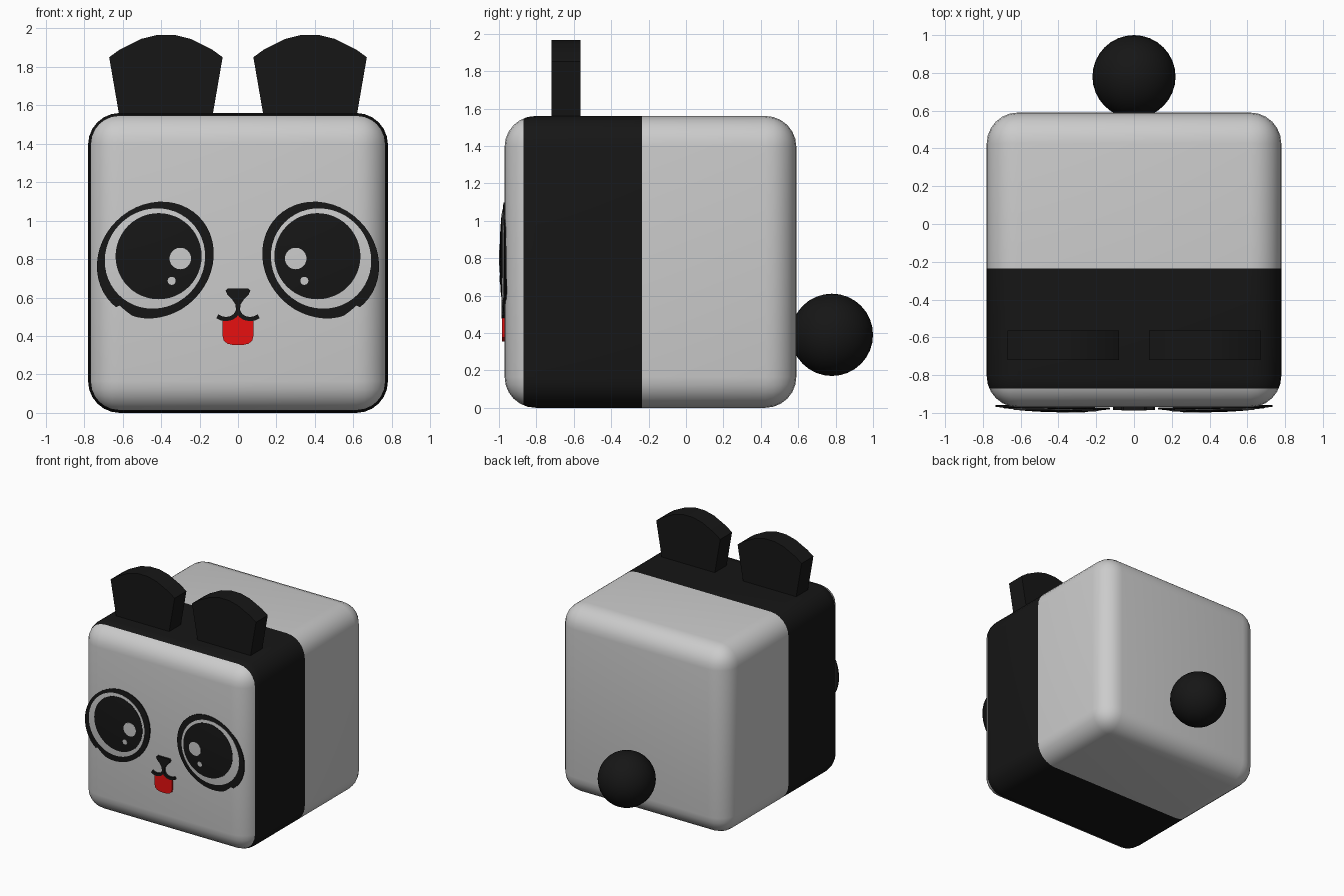
import bpy, bmesh, math
from mathutils import Matrix

if "Cube" in bpy.data.objects:
    bpy.data.objects.remove(bpy.data.objects["Cube"])


def material(name, rgb):
    m = bpy.data.materials.new(name)
    m.diffuse_color = (*rgb, 1)
    m.use_nodes = True
    m.node_tree.nodes["Principled BSDF"].inputs["Base Color"].default_value = m.diffuse_color
    return m


BLACK = material("black", (0.008, 0.008, 0.008))
RED = material("red", (0.8, 0.005, 0.005))


def finish(name, bm, mats=(), angle=30):
    bmesh.ops.recalc_face_normals(bm, faces=bm.faces)
    me = bpy.data.meshes.new(name)
    bm.to_mesh(me)
    bm.free()
    ob = bpy.data.objects.new(name, me)
    bpy.context.collection.objects.link(ob)
    for m in mats:
        me.materials.append(m)
    bpy.ops.object.select_all(action='DESELECT')
    ob.select_set(True)
    bpy.context.view_layer.objects.active = ob
    bpy.ops.object.shade_smooth_by_angle(angle=math.radians(angle))
    return ob


def plate(name, pts, y0, y1, mat):
    """Extrude an x-z outline from y0 to y1."""
    bm = bmesh.new()
    f = bm.faces.new([bm.verts.new((x, y0, z)) for x, z in pts])
    ext = bmesh.ops.extrude_face_region(bm, geom=[f])["geom"]
    bmesh.ops.translate(bm, vec=(0, y1 - y0, 0),
                        verts=[v for v in ext if isinstance(v, bmesh.types.BMVert)])
    return finish(name, bm, [mat])


def eye_layer(name, side, cx, cz, a, b, tilt, lift, mat=None, segs=48, rings=5):
    """Thin tilted ellipse that follows the shallow dome of the eye."""
    bm = bmesh.new()
    c, s = math.cos(math.radians(tilt)), math.sin(math.radians(tilt))

    def vert(r, t, back=0.0):
        u, w = a * r * math.cos(t), b * r * math.sin(t)
        x, z = cx + u * c - w * s, cz + u * s + w * c
        d2 = ((x - 0.37) ** 2 + (z - 0.8) ** 2) / 0.36 ** 2
        return bm.verts.new((side * x, -0.968 - 0.025 * (1 - d2) - lift + back, z))

    ang = [2 * math.pi * i / segs for i in range(segs)]
    mid = vert(0, 0)
    loops = [[vert(k / rings, t) for t in ang] for k in range(1, rings + 1)]
    loops.append([vert(1, t, 0.008) for t in ang])
    for i in range(segs):
        j = (i + 1) % segs
        bm.faces.new((mid, loops[0][i], loops[0][j]))
        for p, q in zip(loops, loops[1:]):
            bm.faces.new((p[i], q[i], q[j], p[j]))
    bm.faces.new(loops[-1])
    finish(name, bm, [mat] if mat else [])


# Body: rounded block with a black band around its front half
bm = bmesh.new()
bmesh.ops.create_cube(bm, size=1.56, matrix=Matrix.Translation((0, -0.19, 0.78)))
bmesh.ops.bevel(bm, geom=bm.edges[:], offset=0.165, segments=6, profile=0.5,
                affect='EDGES')
for y in (-0.87, -0.235):
    bmesh.ops.bisect_plane(bm, geom=bm.verts[:] + bm.edges[:] + bm.faces[:],
                           plane_co=(0, y, 0), plane_no=(0, 1, 0))
for f in bm.faces:
    f.material_index = int(-0.87 < f.calc_center_median().y < -0.235)
body = finish("body", bm, [material("plain", (0.8, 0.8, 0.8)), BLACK])
body.data.materials[0] = None

# Tail: ball on the back
bm = bmesh.new()
bmesh.ops.create_uvsphere(bm, u_segments=32, v_segments=16, radius=0.22,
                          matrix=Matrix.Translation((0, 0.78, 0.39)))
finish("tail", bm, [BLACK])

# Ears: flared slabs with arched tops
ear = [(-0.235, 1.5), (0.235, 1.5), (0.245, 1.56), (0.295, 1.85), (0.24, 1.89), (0.13, 1.945),
       (0.045, 1.966), (-0.045, 1.966), (-0.13, 1.945), (-0.24, 1.89), (-0.295, 1.85),
       (-0.245, 1.56)]
for s, side in ((-1, "left"), (1, "right")):
    plate(side + "_ear", [(s * 0.375 + x, z) for x, z in ear], -0.72, -0.565, BLACK)

    # Eyes: stacked thin layers from rim to highlights
    eye_layer(side + "_eye_rim", s, 0.43, 0.795, 0.32, 0.287, -45, 0, BLACK)
    eye_layer(side + "_eye_white", s, 0.432, 0.803, 0.267, 0.255, -45, 0.002)
    eye_layer(side + "_pupil", s, 0.413, 0.815, 0.224, 0.224, 0, 0.004, BLACK)
    eye_layer(side + "_large_highlight", s, 0.30, 0.803, 0.056, 0.056, 0, 0.006, None, 32, 2)
    eye_layer(side + "_small_highlight", s, 0.345, 0.687, 0.021, 0.021, 0, 0.006, None, 24, 2)

    # Mouth: constant-width curved stroke on each side
    path = [(0, 0.53), (0.014, 0.507), (0.035, 0.493), (0.06, 0.488), (0.085, 0.491),
            (0.107, 0.502)]
    up, down = [], []
    for i, (x, z) in enumerate(path):
        (xa, za), (xb, zb) = path[max(i - 1, 0)], path[min(i + 1, len(path) - 1)]
        l = math.hypot(xb - xa, zb - za)
        nx, nz = -(zb - za) / l * 0.011, (xb - xa) / l * 0.011
        up.append((s * (x + nx), z + nz))
        down.append((s * (x - nx), z - nz))
    plate(side + "_mouth", up + down[::-1], -0.96, -0.986, BLACK)

# Nose: soft triangle with a short stem
half = [(0.055, 0.646), (0.065, 0.636), (0.055, 0.615), (0.03, 0.59), (0.012, 0.562),
        (0.011, 0.515)]
plate("nose", half + [(-x, z) for x, z in half[::-1]], -0.96, -0.987, BLACK)

# Tongue: rounded tab below the mouth
half = [(0.012, 0.51), (0.04, 0.49), (0.082, 0.488), (0.08, 0.40), (0.074, 0.375),
        (0.055, 0.36), (0.025, 0.353)]
plate("tongue", half + [(-x, z) for x, z in half[::-1]], -0.96, -0.983, RED)
